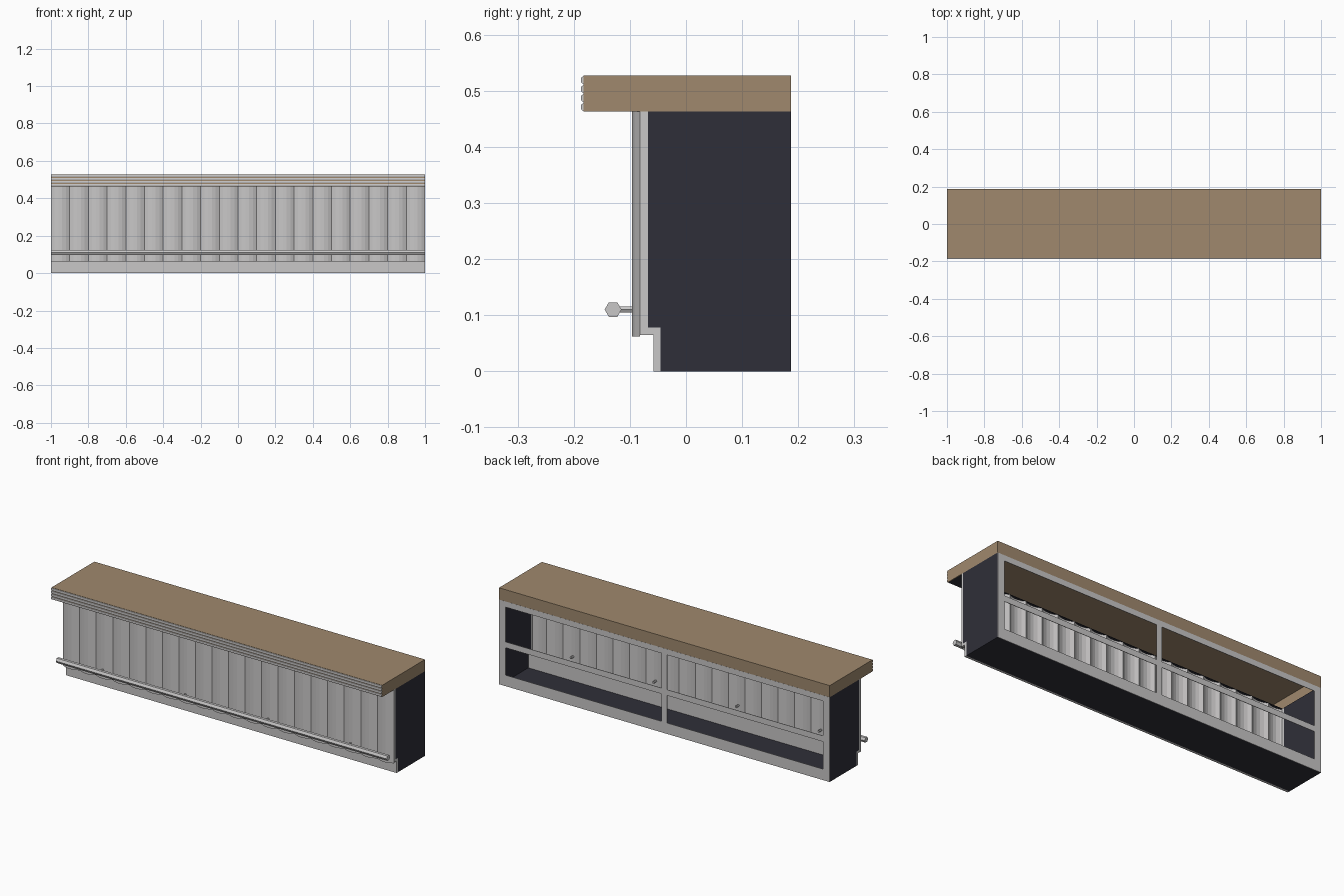
import bpy
import bmesh
import math

cube = bpy.data.objects.get("Cube")
if cube:
    bpy.data.objects.remove(cube)


def material(name, rgb):
    m = bpy.data.materials.new(name)
    m.use_nodes = True
    colour = (*rgb, 1)
    m.diffuse_color = colour
    m.node_tree.nodes["Principled BSDF"].inputs["Base Color"].default_value = colour
    return m


wood = material("tan_wood", (0.35, 0.25, 0.155))
metal = material("light_grey", (0.58, 0.57, 0.57))
dark = material("dark_navy", (0.028, 0.028, 0.04))


def finish(name, bm, mat):
    bmesh.ops.recalc_face_normals(bm, faces=bm.faces)
    mesh = bpy.data.meshes.new(name)
    bm.to_mesh(mesh)
    bm.free()
    mesh.materials.append(mat)
    obj = bpy.data.objects.new(name, mesh)
    bpy.context.collection.objects.link(obj)
    return obj


def add_box(bm, xs, ys, zs):
    geom = bmesh.ops.create_cube(bm, size=1)
    for v in geom["verts"]:
        v.co = [r[0] if c < 0 else r[1] for c, r in zip(v.co, (xs, ys, zs))]


def boxes(name, mat, *parts):
    bm = bmesh.new()
    for part in parts:
        add_box(bm, *part)
    return finish(name, bm, mat)


def extrude_x(name, mat, profile, x0, x1):
    """Solid with a closed (y, z) profile, running along x."""
    bm = bmesh.new()
    face = bm.faces.new([bm.verts.new((x0, y, z)) for y, z in profile])
    geom = bmesh.ops.extrude_face_region(bm, geom=[face])["geom"]
    for v in geom:
        if isinstance(v, bmesh.types.BMVert):
            v.co.x = x1
    return finish(name, bm, mat)


BACK, FRONT = 0.187, -0.183
UNDER, TOP = 0.463, 0.527
SLAT_Y, STEP_Y, KICK_Y = -0.082, -0.068, -0.045
FULL = (-1, 1)

# Hollow countertop, open underneath
wall = 0.004
boxes("countertop", wood,
      (FULL, (FRONT, BACK), (TOP - wall, TOP)),
      (FULL, (BACK - wall, BACK), (UNDER, TOP - wall)),
      (FULL, (FRONT, FRONT + wall), (UNDER, TOP - wall)),
      ((-1, -1 + wall), (FRONT + wall, BACK - wall), (UNDER, TOP - wall)),
      ((1 - wall, 1), (FRONT + wall, BACK - wall), (UNDER, TOP - wall)))

# Dark panel closing the overhang
boxes("overhang_soffit", dark,
      ((-0.996, 0.996), (FRONT + 0.001, SLAT_Y), (UNDER, UNDER + 0.002)))

# Four rounded ridges along the front edge of the top
pitch = (TOP - UNDER) / 4
for i in range(4):
    z = UNDER + pitch * i
    rise = [(0, 0.1), (0.003, 0.16), (0.004, 0.3), (0.004, 0.7), (0.003, 0.84), (0, 0.9)]
    extrude_x(f"edge_ridge_{i + 1}", metal,
              [(FRONT - d, z + pitch * t) for d, t in rise], *FULL)

# End panels with a toe recess, and the floor between them
panel = [(BACK, 0), (BACK, UNDER), (STEP_Y, UNDER), (STEP_Y, 0.078), (KICK_Y, 0.078), (KICK_Y, 0)]
extrude_x("end_panel_left", dark, panel, 0.985, 1)
extrude_x("end_panel_right", dark, panel, -1, -0.985)
boxes("floor", dark, ((-0.985, 0.985), (KICK_Y, BACK - 0.002), (0, 0.005)))

# Kick plate with its step, and the narrow front stiles
extrude_x("kick_plate", metal,
          [(-0.058, 0), (KICK_Y, 0), (KICK_Y, 0.078), (SLAT_Y, 0.078),
           (SLAT_Y, 0.065), (-0.058, 0.065)], *FULL)
boxes("front_stiles", metal,
      *[(x, (SLAT_Y, STEP_Y), (0.078, UNDER)) for x in ((-1, -0.985), (0.985, 1))])

# Bowed vertical slats as one folded sheet
bm = bmesh.new()
count, steps = 20, 5
previous = None
for i in range(count * steps + 1):
    t = 2 * (i % steps) / steps - 1
    x = -1 + 2 * i / (count * steps)
    y = SLAT_Y - 0.015 * (1 - t * t)
    pair = [bm.verts.new((x, y, z)) for z in (0.062, UNDER)]
    if previous:
        bm.faces.new((previous[0], pair[0], pair[1], previous[1]))
    previous = pair
finish("front_slats", bm, metal)

# Back frame: outer border, middle rail and centre post
frame_y = (BACK - 0.002, BACK + 0.0005)
boxes("back_frame", metal,
      (FULL, frame_y, (0, 0.06)),
      (FULL, frame_y, (0.21, 0.242)),
      (FULL, frame_y, (0.432, UNDER)),
      *[(x, frame_y, z)
        for x in ((-1, -0.96), (-0.017, 0.017), (0.96, 1))
        for z in ((0.06, 0.21), (0.242, 0.432))])

# Six-sided foot rail on four brackets
rail_y, rail_z = -0.13, 0.11


def hexagon(radius):
    return [(math.cos(a) * radius, math.sin(a) * radius)
            for a in (math.pi * k / 3 for k in range(6))]


extrude_x("foot_rail", metal, [(rail_y + a, rail_z + b) for a, b in hexagon(0.015)], *FULL)
for i, x in enumerate((-0.75, -0.25, 0.25, 0.75)):
    bm = bmesh.new()
    face = bm.faces.new([bm.verts.new((x + a, rail_y, rail_z + b)) for a, b in hexagon(0.006)])
    geom = bmesh.ops.extrude_face_region(bm, geom=[face])["geom"]
    for v in geom:
        if isinstance(v, bmesh.types.BMVert):
            v.co.y = -0.074
    finish(f"rail_bracket_{i + 1}", bm, metal)
